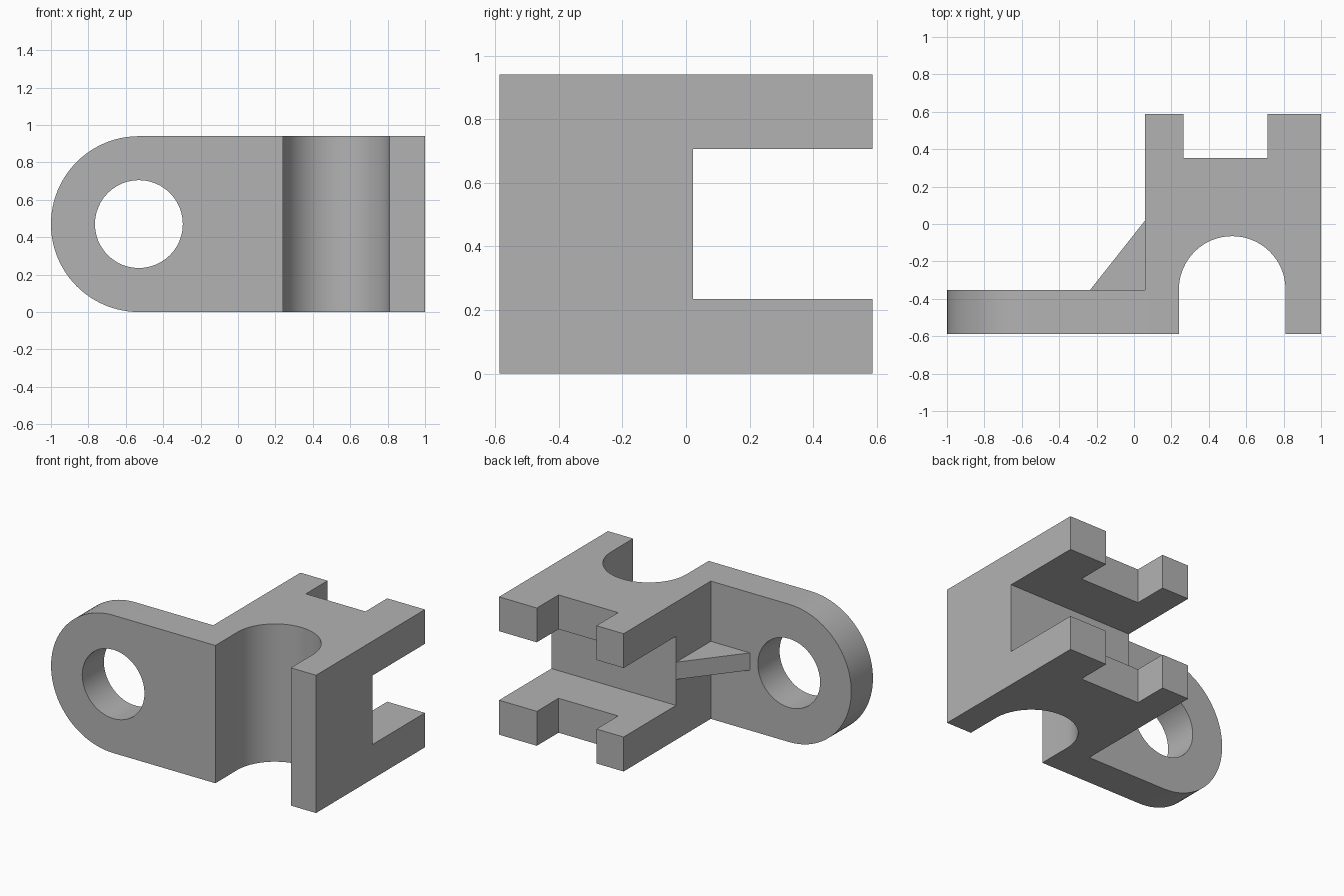
import bpy, bmesh, math
from mathutils import Vector

default = bpy.data.objects.get("Cube")
if default:
    bpy.data.objects.remove(default, do_unlink=True)

HEIGHT = 0.94
MID = HEIGHT / 2
EYE_X = -0.53

grey = bpy.data.materials.new("plain_grey")
grey.use_nodes = True
colour = (0.45, 0.45, 0.45, 1)
grey.diffuse_color = colour
grey.node_tree.nodes["Principled BSDF"].inputs["Base Color"].default_value = colour


def arc(cx, cy, r, start, end, steps):
    """Points along an arc, angles in degrees."""
    angles = [math.radians(start + (end - start) * i / steps) for i in range(steps + 1)]
    return [(cx + r * math.cos(a), cy + r * math.sin(a)) for a in angles]


def prism(name, profile, low, high, axis="Z"):
    """Extrude a 2D profile along z (profile in xy) or along y (profile in xz)."""
    bm = bmesh.new()
    place = (lambda p: (p[0], p[1], low)) if axis == "Z" else (lambda p: (p[0], low, p[1]))
    face = bm.faces.new([bm.verts.new(place(p)) for p in profile])
    moved = bmesh.ops.extrude_face_region(bm, geom=[face])["geom"]
    step = Vector((0, 0, high - low)) if axis == "Z" else Vector((0, high - low, 0))
    bmesh.ops.translate(bm, vec=step, verts=[v for v in moved if isinstance(v, bmesh.types.BMVert)])
    bmesh.ops.recalc_face_normals(bm, faces=bm.faces)
    mesh = bpy.data.meshes.new(name)
    bm.to_mesh(mesh)
    bm.free()
    mesh.materials.append(grey)
    obj = bpy.data.objects.new(name, mesh)
    bpy.context.collection.objects.link(obj)
    return obj


def combine(target, tool, operation):
    """Apply a boolean and discard its tool."""
    tool.hide_render = True
    mod = target.modifiers.new(tool.name, "BOOLEAN")
    mod.object, mod.operation, mod.solver = tool, operation, "EXACT"
    bpy.context.view_layer.objects.active = target
    bpy.ops.object.modifier_apply(modifier=mod.name)
    bpy.data.objects.remove(tool, do_unlink=True)


# Plan outline: mounting plate, block with round front channel and rear notch
groove = arc(0.525, -0.35, 0.285, 180, 0, 32)
plan = [(-1.2, -0.587), (0.24, -0.587)] + groove + [
    (0.81, -0.587), (1, -0.587), (1, 0.587), (0.715, 0.587), (0.715, 0.353),
    (0.265, 0.353), (0.265, 0.587), (0.06, 0.587), (0.06, -0.353), (-1.2, -0.353)]
bracket = prism("bracket", plan, -0.1, HEIGHT + 0.1)

# Rounded end and overall height
side = arc(EYE_X, MID, MID, 90, 270, 48) + [(1.2, 0), (1.2, HEIGHT)]
combine(bracket, prism("rounded_trim", side, -0.8, 0.8, "Y"), "INTERSECT")

# Round hole through the plate
hole = arc(EYE_X, MID, 0.235, 0, 360, 48)[:-1]
combine(bracket, prism("hole_cutter", hole, -0.8, -0.2, "Y"), "DIFFERENCE")

# Slot that splits the rear of the block into two forks
slot = [(-0.1, 0.022), (1.2, 0.022), (1.2, 0.8), (-0.1, 0.8)]
combine(bracket, prism("slot_cutter", slot, 0.235, 0.706), "DIFFERENCE")

# Triangular stiffening rib between plate and block
rib = [(-0.235, -0.353), (-0.235, -0.42), (0.1, -0.42), (0.1, 0.0), (0.06, 0.02)]
combine(bracket, prism("rib", rib, MID - 0.059, MID + 0.059), "UNION")

bpy.ops.object.select_all(action="DESELECT")
bracket.select_set(True)
bpy.context.view_layer.objects.active = bracket
bpy.ops.object.shade_smooth_by_angle(angle=math.radians(30))
